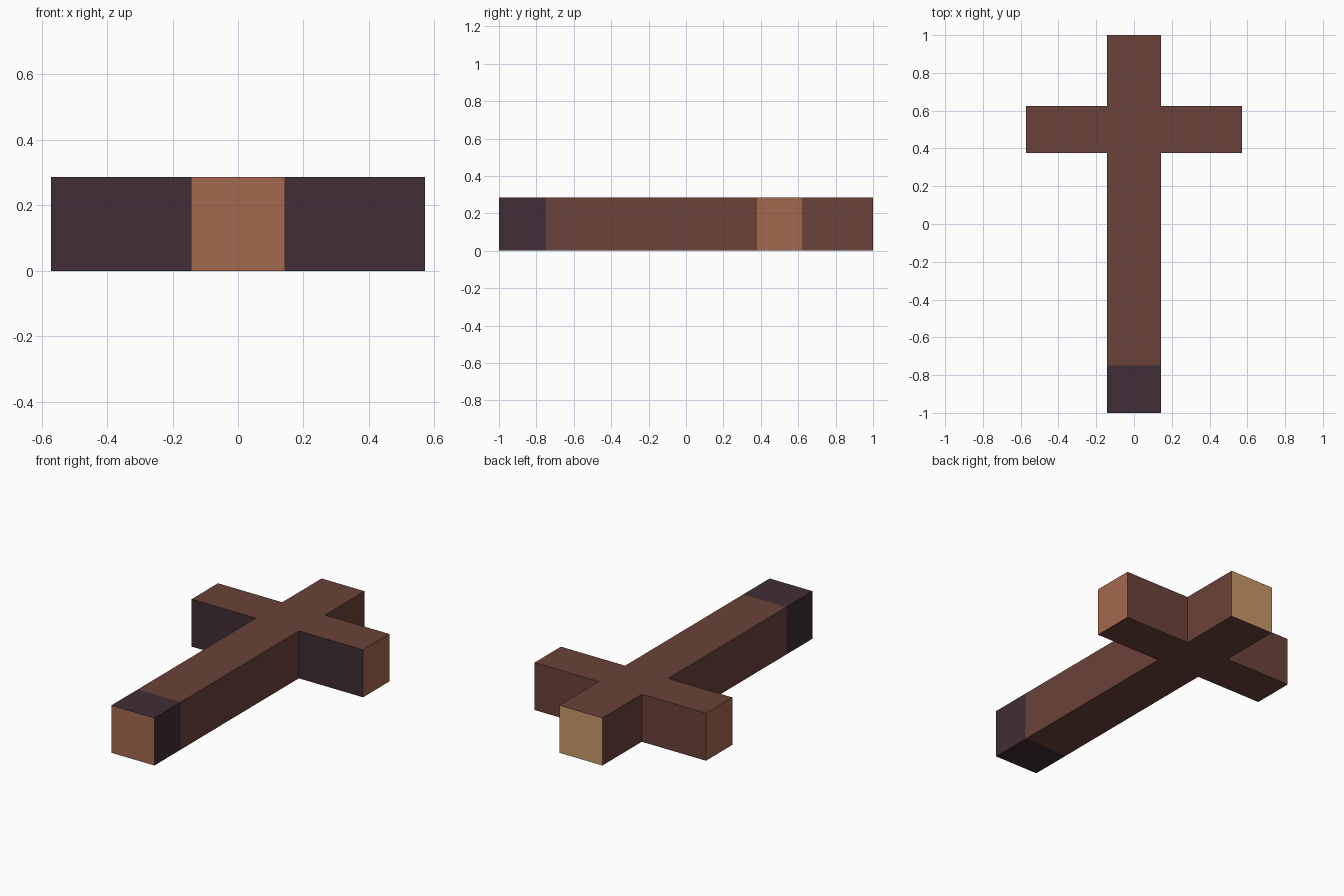
import bpy, bmesh

if "Cube" in bpy.data.objects:
    bpy.data.objects.remove(bpy.data.objects["Cube"])


def srgb(r, g, b):
    lin = lambda c: c / 12.92 if c <= 0.04045 else ((c + 0.055) / 1.055) ** 2.4
    return (lin(r / 255), lin(g / 255), lin(b / 255), 1)


colours = {"brown": srgb(107, 66, 58), "dark_plum": srgb(65, 45, 54),
           "copper": srgb(164, 104, 78), "tan": srgb(200, 152, 105)}
BROWN, PLUM, COPPER, TAN = range(4)

HALF_W, HALF_SPAN, HEIGHT = 0.143, 0.571, 0.286
BAR_FRONT, BAR_BACK, TIP = 0.375, 0.625, -0.75

# Cross outline: right half, mirrored to the left, extruded upward
right = [(HALF_W, -1), (HALF_W, BAR_FRONT), (HALF_SPAN, BAR_FRONT),
         (HALF_SPAN, BAR_BACK), (HALF_W, BAR_BACK), (HALF_W, 1)]
outline = right + [(-x, y) for x, y in reversed(right)]

bm = bmesh.new()
base = bm.faces.new([bm.verts.new((x, y, 0)) for x, y in outline])
ext = bmesh.ops.extrude_face_region(bm, geom=[base], use_keep_orig=True)
top = [v for v in ext["geom"] if isinstance(v, bmesh.types.BMVert)]
bmesh.ops.translate(bm, verts=top, vec=(0, 0, HEIGHT))

# Cut line for the dark tip
bmesh.ops.bisect_plane(bm, geom=bm.verts[:] + bm.edges[:] + bm.faces[:],
                       plane_co=(0, TIP, 0), plane_no=(0, 1, 0))
bmesh.ops.recalc_face_normals(bm, faces=bm.faces)

# Colours by face direction and position
for f in bm.faces:
    c, n = f.calc_center_median(), f.normal
    if n.y < -0.9:
        f.material_index = COPPER if c.y < -0.9 else PLUM
    elif n.y > 0.9 and c.y > 0.9:
        f.material_index = TAN
    elif abs(n.x) > 0.9 and abs(c.x) > 0.5:
        f.material_index = COPPER
    elif c.y < TIP:
        f.material_index = PLUM
    else:
        f.material_index = BROWN

mesh = bpy.data.meshes.new("cross_body")
bm.to_mesh(mesh)
bm.free()
for name, col in colours.items():
    mat = bpy.data.materials.new(name)
    mat.diffuse_color = col
    mat.use_nodes = True
    mat.node_tree.nodes["Principled BSDF"].inputs["Base Color"].default_value = mat.diffuse_color
    mesh.materials.append(mat)
bpy.context.collection.objects.link(bpy.data.objects.new("cross_body", mesh))
